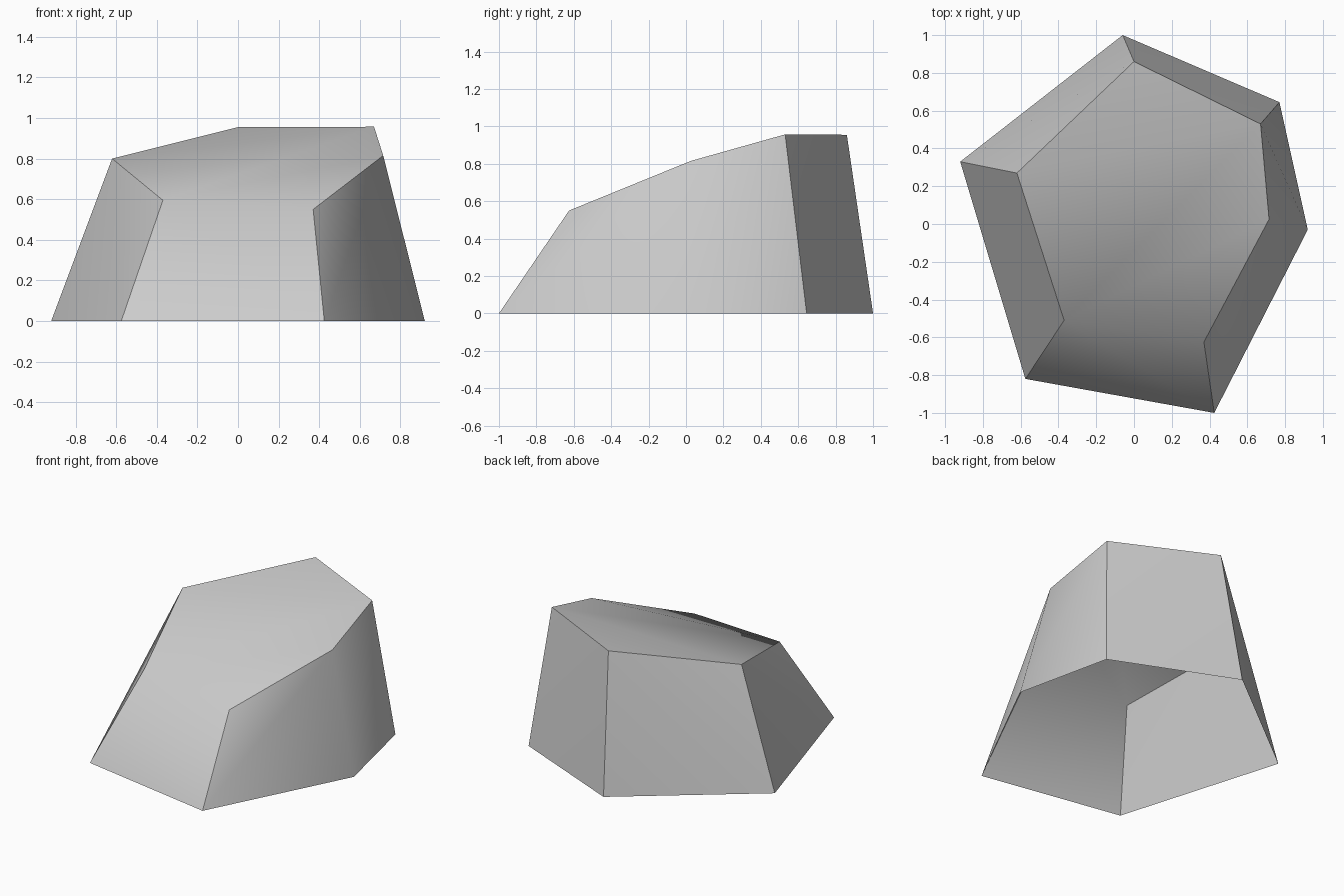
import bpy
import bmesh
import math

cube = bpy.data.objects.get("Cube")
if cube:
    bpy.data.objects.remove(cube, do_unlink=True)

# Stone material
stone = bpy.data.materials.new("stone_grey")
stone.use_nodes = True
grey = (0.6, 0.6, 0.6, 1.0)
stone.diffuse_color = grey
shader = next(n for n in stone.node_tree.nodes if n.type == 'BSDF_PRINCIPLED')
shader.inputs["Base Color"].default_value = grey
shader.inputs["Roughness"].default_value = 0.9

# Ground outline and sloping crown of the boulder, corner by corner
base = [(-0.06, 1.0), (0.77, 0.645), (0.92, -0.03),
        (0.425, -1.0), (-0.575, -0.82), (-0.92, 0.33)]
crown = [(0.0, 0.86, 0.955), (0.67, 0.53, 0.957), (0.715, 0.025, 0.815),
         (0.37, -0.625, 0.55), (-0.37, -0.51, 0.595), (-0.62, 0.27, 0.80)]

# Wrap the corners in a convex skin
bm = bmesh.new()
for x, y in base:
    bm.verts.new((x, y, 0.0))
for corner in crown:
    bm.verts.new(corner)
bmesh.ops.convex_hull(bm, input=bm.verts[:])
bmesh.ops.recalc_face_normals(bm, faces=bm.faces[:])

# Leave the underside open
underside = [f for f in bm.faces if all(v.co.z < 0.001 for v in f.verts)]
bmesh.ops.delete(bm, geom=underside, context='FACES_ONLY')

mesh = bpy.data.meshes.new("boulder")
bm.to_mesh(mesh)
bm.free()
mesh.materials.append(stone)
boulder = bpy.data.objects.new("boulder", mesh)
bpy.context.collection.objects.link(boulder)

# Soft shading over shallow bends, crisp edges elsewhere
mesh.shade_smooth()
mesh.set_sharp_from_angle(angle=math.radians(45))
